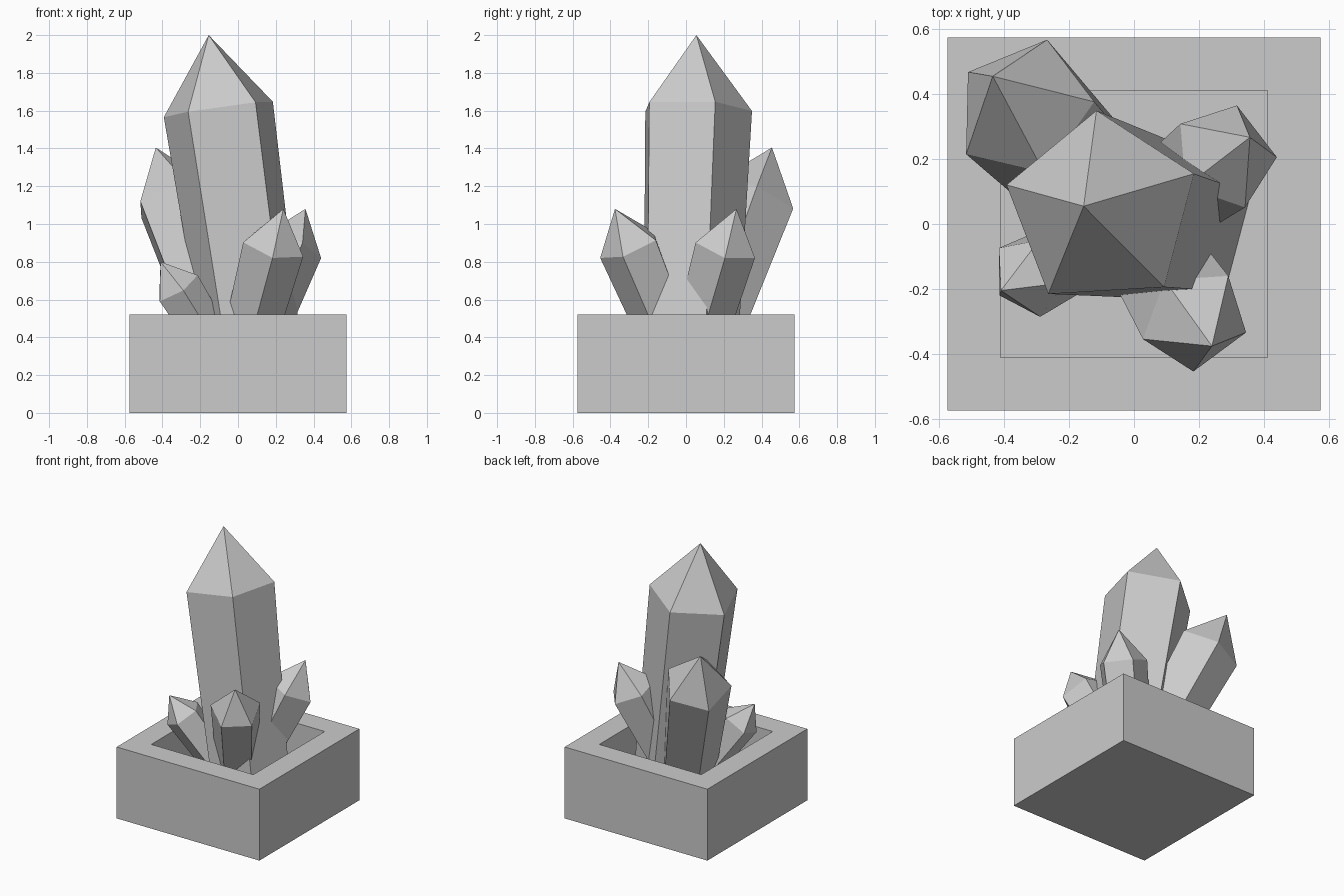
import bpy, bmesh, math
from mathutils import Vector

if "Cube" in bpy.data.objects:
    bpy.data.objects.remove(bpy.data.objects["Cube"])

stone = bpy.data.materials.new("light grey")
stone.diffuse_color = (0.6, 0.6, 0.6, 1)
stone.use_nodes = True
stone.node_tree.nodes["Principled BSDF"].inputs["Base Color"].default_value = stone.diffuse_color


def add_object(name, bm):
    bmesh.ops.recalc_face_normals(bm, faces=bm.faces[:])
    mesh = bpy.data.meshes.new(name)
    bm.to_mesh(mesh)
    bm.free()
    mesh.materials.append(stone)
    obj = bpy.data.objects.new(name, mesh)
    bpy.context.collection.objects.link(obj)


def square(bm, half, z):
    return [bm.verts.new((sx * half, sy * half, z))
            for sx, sy in ((-1, -1), (1, -1), (1, 1), (-1, 1))]


def bridge(bm, a, b):
    n = len(a)
    for i in range(n):
        j = (i + 1) % n
        bm.faces.new((a[i], a[j], b[j], b[i]))


# Square planter box with an open recess
def planter(half, inner, height, floor):
    bm = bmesh.new()
    loops = [square(bm, half, 0), square(bm, half, height),
             square(bm, inner, height), square(bm, inner, floor)]
    for a, b in zip(loops, loops[1:]):
        bridge(bm, a, b)
    bm.faces.new(loops[0][::-1])
    bm.faces.new(loops[-1])
    add_object("planter_box", bm)


# Five-sided crystal: tapered leaning shaft with a pointed tip.
# "corner" is the plan direction of one shoulder corner.
def crystal(name, shoulder, apex, corner, radius, taper, base_z=0.1):
    shoulder, apex = Vector(shoulder), Vector(apex)
    axis = (apex - shoulder).normalized()
    base = shoulder - axis * ((shoulder.z - base_z) / axis.z)
    cx, cy = corner
    u = Vector((cx, cy, -(axis.x * cx + axis.y * cy) / axis.z)).normalized()
    v = axis.cross(u)
    bm = bmesh.new()

    def ring(centre, r):
        return [bm.verts.new(centre + r * (u * math.cos(a) + v * math.sin(a)))
                for a in (math.tau * k / 5 for k in range(5))]

    low, high = ring(base, radius * taper), ring(shoulder, radius)
    tip = bm.verts.new(apex)
    bridge(bm, low, high)
    bm.faces.new(low[::-1])
    for i in range(5):
        bm.faces.new((high[i], high[(i + 1) % 5], tip))
    add_object(name, bm)


planter(0.575, 0.411, 0.52, 0.15)
crystal("main_crystal", (-0.099, 0.043, 1.61), (-0.155, 0.055, 2.0),
        (0.284, 0.112), 0.307, 0.86)
crystal("back_left_crystal", (-0.339, 0.357, 1.132), (-0.435, 0.455, 1.405),
        (0.063, -0.201), 0.228, 0.8)
crystal("back_right_crystal", (0.28, 0.209, 0.88), (0.357, 0.267, 1.08),
        (-0.121, -0.094), 0.171, 0.78)
crystal("front_right_crystal", (0.188, -0.295, 0.885), (0.24, -0.376, 1.08),
        (-0.092, 0.12), 0.172, 0.78)
crystal("front_left_crystal", (-0.325, -0.162, 0.665), (-0.41, -0.205, 0.80),
        (-0.085, -0.055), 0.13, 0.78)
